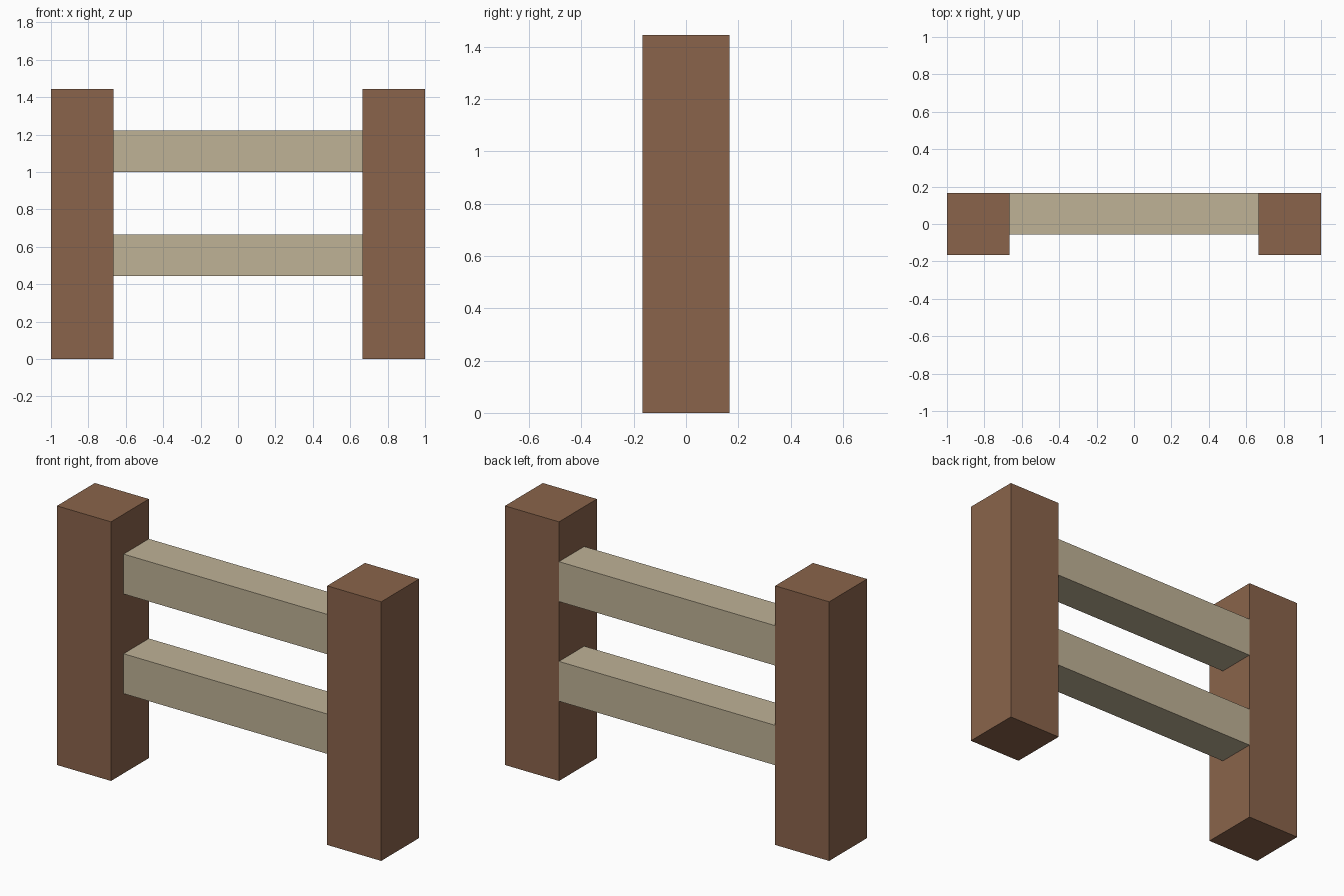
import bpy
import bmesh
from mathutils import Vector

cube = bpy.data.objects.get("Cube")
if cube:
    bpy.data.objects.remove(cube, do_unlink=True)


def make_material(name, rgb):
    mat = bpy.data.materials.new(name)
    mat.use_nodes = True
    color = (*rgb, 1.0)
    mat.diffuse_color = color
    bsdf = next(n for n in mat.node_tree.nodes if n.type == 'BSDF_PRINCIPLED')
    bsdf.inputs["Base Color"].default_value = color
    return mat


def add_box(name, low, high, mat):
    """Axis-aligned box between two opposite corners."""
    low, high = Vector(low), Vector(high)
    bm = bmesh.new()
    bmesh.ops.create_cube(bm, size=1.0)
    bmesh.ops.scale(bm, vec=high - low, verts=bm.verts)
    mesh = bpy.data.meshes.new(name)
    bm.to_mesh(mesh)
    bm.free()
    mesh.materials.append(mat)
    obj = bpy.data.objects.new(name, mesh)
    obj.location = (low + high) / 2
    bpy.context.collection.objects.link(obj)
    return obj


dark_wood = make_material("dark brown wood", (0.254, 0.127, 0.070))
pale_wood = make_material("pale tan wood", (0.521, 0.445, 0.305))

# Everything sits on a grid of ninths
U = 1 / 9
POST = 3 * U
HEIGHT = 13 * U
RAIL = 2 * U
BACK = POST / 2
INNER = 1 - POST

# Square posts at both ends
add_box("left_post", (INNER, -BACK, 0), (1, BACK, HEIGHT), dark_wood)
add_box("right_post", (-1, -BACK, 0), (-INNER, BACK, HEIGHT), dark_wood)

# Rails between the posts, flush with their back faces
for name, z in (("lower_rail", 4 * U), ("upper_rail", 9 * U)):
    add_box(name, (-INNER, BACK - RAIL, z), (INNER, BACK, z + RAIL), pale_wood)
